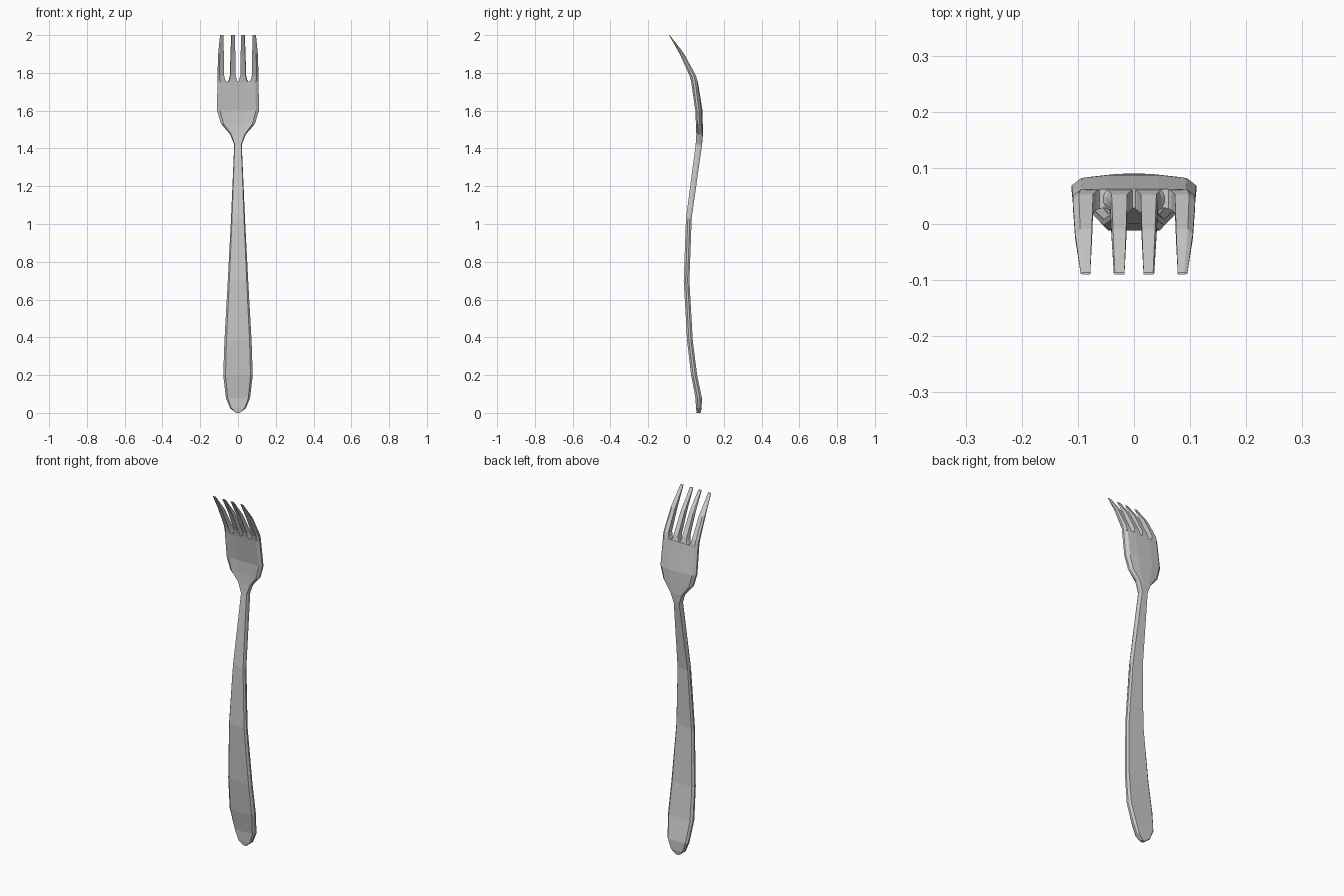
import bpy, bmesh


def loft(name, rings):
    """Skin a list of equal-length closed rings and cap both ends."""
    bm = bmesh.new()
    loops = [[bm.verts.new(p) for p in ring] for ring in rings]
    n = len(loops[0])
    for a, b in zip(loops, loops[1:]):
        for i in range(n):
            j = (i + 1) % n
            bm.faces.new((a[i], a[j], b[j], b[i]))
    bm.faces.new(loops[0][::-1])
    bm.faces.new(loops[-1])
    bmesh.ops.recalc_face_normals(bm, faces=bm.faces)
    mesh = bpy.data.meshes.new(name)
    bm.to_mesh(mesh)
    bm.free()
    obj = bpy.data.objects.new(name, mesh)
    bpy.context.collection.objects.link(obj)
    return obj


# Handle and bowl: z, half width, centre y, half thickness, cupping
stations = [
    (0.00, 0.010, 0.067, 0.010, 0),
    (0.025, 0.042, 0.068, 0.015, 0),
    (0.08, 0.064, 0.067, 0.017, 0),
    (0.20, 0.078, 0.043, 0.016, 0),
    (0.38, 0.072, 0.021, 0.015, 0),
    (0.70, 0.054, 0.003, 0.015, 0),
    (1.03, 0.037, 0.015, 0.015, 0),
    (1.42, 0.020, 0.068, 0.017, 0),
    (1.475, 0.042, 0.073, 0.017, 0.002),
    (1.53, 0.090, 0.074, 0.016, 0.008),
    (1.60, 0.111, 0.073, 0.016, 0.010),
    (1.755, 0.109, 0.046, 0.017, 0.003),
]
# Flat front and back with chamfered edges
section = [(-1, -.35), (-.85, -1), (-.4, -1), (.4, -1), (.85, -1), (1, -.35),
           (1, .35), (.85, 1), (.4, 1), (-.4, 1), (-.85, 1), (-1, .35)]
loft("handle_and_bowl", [
    [(u * w, y + v * t - cup * u * u, z) for u, v in section]
    for z, w, y, t, cup in stations])

# Tines: z, centre y, half thickness
tine_path = [(1.75, 0.045, 0.017), (1.762, 0.042, 0.017), (1.785, 0.036, 0.017),
             (1.90, -0.021, 0.012), (2.00, -0.088, 0.002)]
# Inner and outer x at every step; the wide feet round the slot bottoms
tine_edges = {
    "inner_tine": [(0.0, 0.058), (0.006, 0.049), (0.012, 0.043),
                   (0.014, 0.040), (0.017, 0.036)],
    "outer_tine": [(0.058, 0.109), (0.067, 0.109), (0.073, 0.109),
                   (0.075, 0.105), (0.078, 0.095)],
}
for name, edges in tine_edges.items():
    for side, label in ((-1, "left"), (1, "right")):
        rings = []
        for (z, y, t), (a, b) in zip(tine_path, edges):
            c = (b - a) * (0.3 if name == "outer_tine" else 0.1)
            rings.append([(side * x, y + v * t, z) for x, v in (
                (a, -1), (b - c, -1), (b, -.35), (b, .35), (b - c, 1), (a, 1))])
        loft(f"{name}_{label}", rings)
